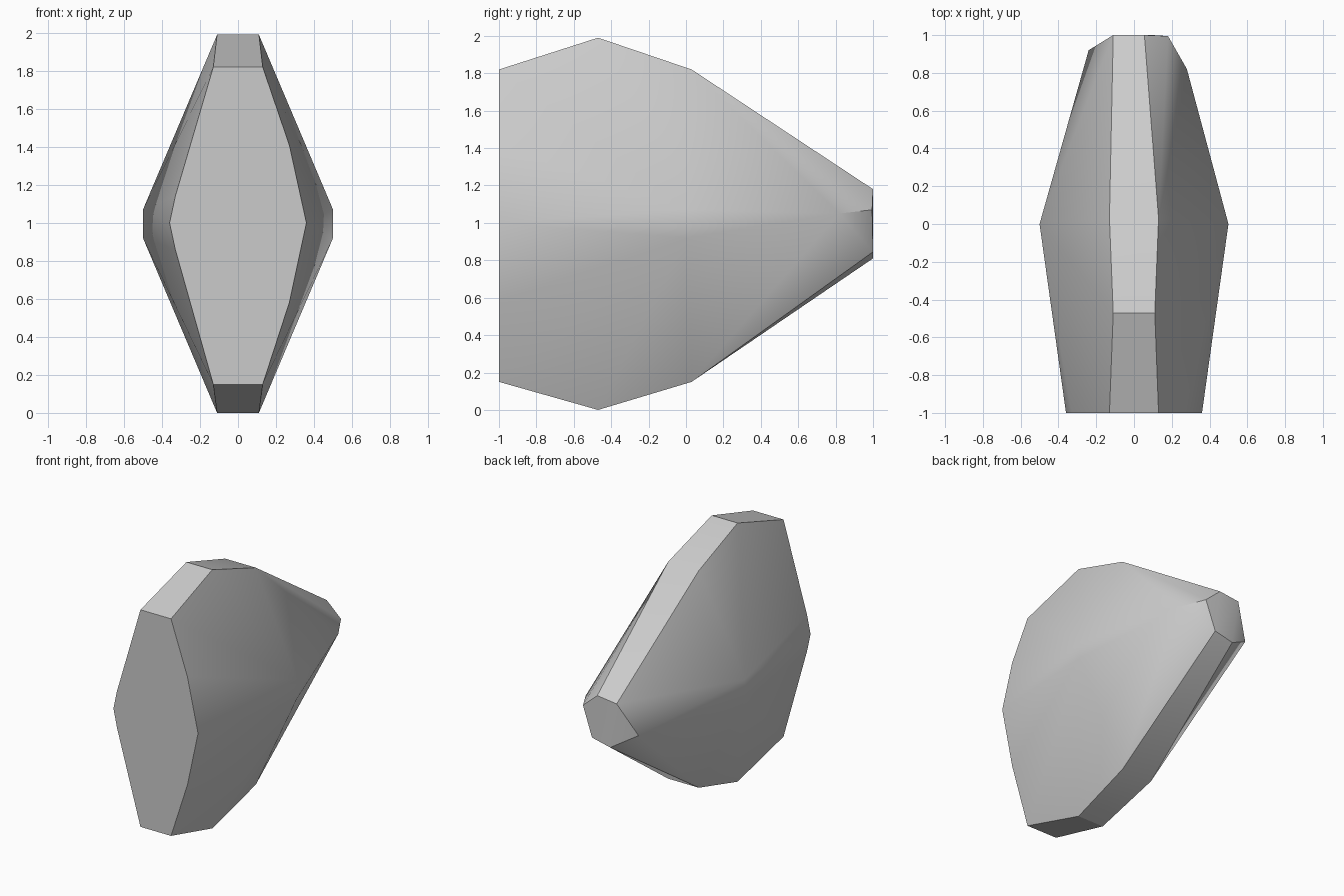
import bpy
import bmesh
import math

cube = bpy.data.objects.get("Cube")
if cube:
    bpy.data.objects.remove(cube, do_unlink=True)

# Stone colour
stone = bpy.data.materials.new("stone_grey")
stone.use_nodes = True
colour = (0.6, 0.6, 0.6, 1.0)
stone.diffuse_color = colour
stone.node_tree.nodes["Principled BSDF"].inputs["Base Color"].default_value = colour

# Corners mirrored across x: flat front, crown and foot, widest belt
mirrored = [
    (0.13, -1.0, 1.82), (0.36, -1.0, 1.0), (0.13, -1.0, 0.15),
    (0.11, -0.47, 1.99), (0.11, -0.47, 0.0),
    (0.13, 0.03, 1.82), (0.13, 0.03, 0.15),
    (0.5, 0.0, 1.07), (0.5, 0.0, 0.92),
]
points = [(s * x, y, z) for x, y, z in mirrored for s in (1, -1)]

# Uneven chips on the front rim
points += [(0.27, -1.0, 1.41), (0.27, -1.0, 0.58),
           (-0.33, -1.0, 1.14), (-0.33, -1.0, 0.86)]

# Small crooked six-sided back end, with a bulge beside it
points += [(0.055, 1.0, 1.18), (-0.11, 1.0, 1.16), (-0.24, 0.92, 0.92),
           (-0.055, 1.0, 0.81), (0.10, 1.0, 0.845), (0.18, 0.995, 1.07),
           (0.28, 0.82, 1.05)]

# Wrap the corners in one convex stone and merge its flat faces
bm = bmesh.new()
for p in points:
    bm.verts.new(p)
bmesh.ops.convex_hull(bm, input=bm.verts[:])
bmesh.ops.dissolve_limit(bm, angle_limit=math.radians(0.5),
                         verts=bm.verts[:], edges=bm.edges[:])
bmesh.ops.recalc_face_normals(bm, faces=bm.faces[:])
mesh = bpy.data.meshes.new("stone")
bm.to_mesh(mesh)
bm.free()
mesh.materials.append(stone)

obj = bpy.data.objects.new("stone", mesh)
bpy.context.collection.objects.link(obj)
bpy.ops.object.select_all(action="DESELECT")
obj.select_set(True)
bpy.context.view_layer.objects.active = obj
bpy.ops.object.shade_smooth_by_angle(angle=math.radians(32))
